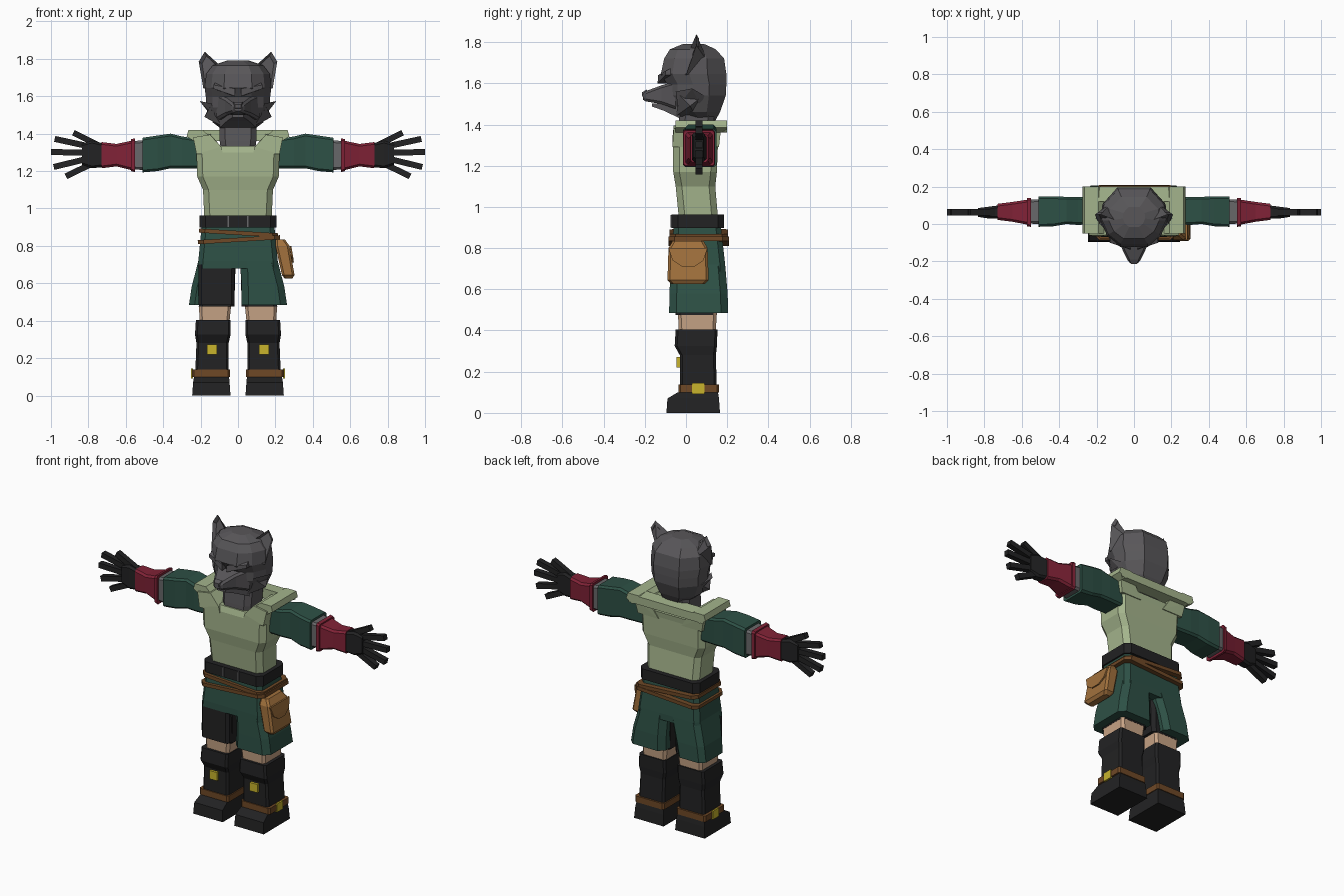
import bpy, bmesh, math
from mathutils import Vector, Matrix

if "Cube" in bpy.data.objects:
    bpy.data.objects.remove(bpy.data.objects["Cube"], do_unlink=True)


def material(name, *rgb):
    lin = [((c / 255 + 0.055) / 1.055) ** 2.4 for c in rgb] + [1.0]
    m = bpy.data.materials.new(name)
    m.use_nodes = True
    m.diffuse_color = lin
    m.node_tree.nodes["Principled BSDF"].inputs["Base Color"].default_value = lin
    return m


FUR = material("charcoal fur", 88, 86, 89)
BLACK = material("black leather", 34, 34, 35)
SAGE = material("sage cloth", 164, 180, 140)
GREEN = material("dark green cloth", 45, 80, 69)
RED = material("crimson leather", 128, 34, 54)
GREY = material("grey wrap", 104, 104, 106)
BROWN = material("brown strap", 110, 72, 38)
TAN = material("tan pouch leather", 160, 112, 60)
SKIN = material("skin", 200, 164, 134)
YELLOW = material("yellow buckle", 200, 180, 44)


def add_object(name, bm, mat):
    bmesh.ops.recalc_face_normals(bm, faces=bm.faces)
    me = bpy.data.meshes.new(name)
    bm.to_mesh(me)
    me.materials.append(mat)
    bpy.context.collection.objects.link(bpy.data.objects.new(name, me))


def finish(name, bm, mat, pair=False):
    """Make the object, and its mirrored twin when it is one of a pair."""
    add_object("left_" + name if pair else name, bm, mat)
    if pair:
        bmesh.ops.scale(bm, vec=(-1, 1, 1), verts=bm.verts)
        add_object("right_" + name, bm, mat)
    bm.free()


def skin_rings(rings):
    """Join closed loops of points into a capped solid."""
    bm = bmesh.new()
    loops = [[bm.verts.new(p) for p in ring] for ring in rings]
    n = len(loops[0])
    for a, b in zip(loops, loops[1:]):
        for i in range(n):
            j = (i + 1) % n
            bm.faces.new((a[i], a[j], b[j], b[i]))
    bm.faces.new(loops[0])
    bm.faces.new(loops[-1])
    return bm


def loft(name, mat, rings, axis="z", c=0.0, pair=False, tilt=0.0):
    """Loft rectangles (position, u0, u1, v0, v1), corners cut by c."""
    place = {"x": lambda p, u, v: (p, u, v), "y": lambda p, u, v: (u, p, v),
             "z": lambda p, u, v: (u, v, p)}[axis]
    loops = []
    for p, a, b, d, e in rings:
        pts = [(a, d), (b, d), (b, e), (a, e)]
        if c:
            pts = [(a + c, d), (b - c, d), (b, d + c), (b, e - c),
                   (b - c, e), (a + c, e), (a, e - c), (a, d + c)]
        loops.append([place(p, u, v) for u, v in pts])
    bm = skin_rings(loops)
    if tilt:
        mid = sum((v.co for v in bm.verts), Vector()) / len(bm.verts)
        bmesh.ops.rotate(bm, cent=mid, matrix=Matrix.Rotation(tilt, 3, "Y"), verts=bm.verts)
    finish(name, bm, mat, pair)


def box(name, mat, x0, x1, y0, y1, z0, z1, **kw):
    loft(name, mat, [(z0, x0, x1, y0, y1), (z1, x0, x1, y0, y1)], **kw)


def hull(name, mat, points, pair=False):
    bm = bmesh.new()
    for p in points:
        bm.verts.new(p)
    bmesh.ops.convex_hull(bm, input=bm.verts)
    bmesh.ops.dissolve_limit(bm, angle_limit=0.02, verts=bm.verts, edges=bm.edges)
    finish(name, bm, mat, pair)


# Boots
loft("boot_foot", BLACK, [(0, .04, .245, -.095, .165), (.07, .045, .24, -.09, .16),
                          (.1, .048, .235, -.04, .155)], pair=True)
loft("boot_shaft", BLACK, [(.09, .05, .23, -.03, .15), (.28, .05, .222, -.03, .145),
                           (.325, .04, .23, -.055, .15), (.405, .04, .225, -.05, .153)],
     c=.012, pair=True)
box("ankle_strap", BROWN, .043, .245, -.036, .16, .1, .138, c=.01, pair=True)
box("ankle_buckle", YELLOW, .24, .251, .03, .09, .092, .145, pair=True)
box("shin_buckle", YELLOW, .113, .167, -.045, -.025, .22, .272, pair=True)

# Legs and shorts
loft("knee", SKIN, [(.4, .045, .205, -.035, .145), (.5, .035, .21, -.04, .15)],
     c=.015, pair=True)
loft("under_short", BLACK, [(.475, .02, .21, -.05, .15), (.74, .012, .2, -.055, .15)],
     c=.02, pair=True)
loft("shorts_hips", GREEN, [(.68, -.215, .215, -.075, .19), (.72, -.212, .212, -.075, .19),
                            (.9, -.195, .195, -.06, .17)], c=.025)
loft("left_shorts_leg", GREEN, [(.485, .02, .262, -.082, .205), (.58, .02, .248, -.08, .202),
                                (.72, .015, .212, -.075, .19)], c=.035)
loft("right_shorts_leg", GREEN, [(.485, -.262, -.07, -.02, .205), (.58, -.248, -.05, -.03, .202),
                                 (.72, -.212, -.01, -.06, .19)], c=.03)
box("right_short_front", BLACK, -.21, -.02, -.072, .05, .485, .7, c=.015)

# Belts and pouch
box("waist_belt", BLACK, -.205, .205, -.07, .185, .897, .962, c=.03)
box("belt_bar", GREY, .048, .056, -.075, -.06, .9, .96, pair=True)
box("upper_hip_strap", BROWN, -.208, .215, -.08, .205, .858, .88, c=.03, tilt=.06)
box("lower_hip_strap", BROWN, -.215, .225, -.085, .208, .822, .844, c=.03, tilt=-.06)
loft("pouch", TAN, [(.625, .25, .29, -.07, .09), (.645, .235, .302, -.09, .11),
                    (.8, .2, .275, -.085, .105), (.835, .2, .25, -.065, .085)], c=.012)
hull("pouch_flap", TAN, [(x + dx, y, z) for dx in (0, .009) for x, y, z in
     ((.276, -.085, .8), (.276, .105, .8), (.286, .085, .74), (.29, .04, .71),
      (.29, -.02, .71), (.286, -.065, .74))])

# Torso with its wide collar
loft("torso", SAGE, [(.95, -.18, .18, -.035, .155), (1.1, -.187, .187, -.05, .142),
                     (1.17, -.218, .218, -.062, .15), (1.3, -.222, .222, -.062, .155),
                     (1.335, -.215, .215, -.05, .16)], c=.03)
hull("shoulder", SAGE, [(.08, -.066, 1.29), (.222, -.066, 1.29), (.08, .16, 1.29),
                        (.222, .16, 1.29), (.09, -.066, 1.33), (.15, -.06, 1.395),
                        (.15, .17, 1.4), (.24, -.06, 1.38), (.24, .17, 1.38)], pair=True)
hull("shoulder_pad", SAGE, [(x, y, z) for y in (-.05, .2) for x, z in
     ((.15, 1.385), (.19, 1.42), (.265, 1.42), (.275, 1.385), (.235, 1.36))], pair=True)
hull("back_collar", SAGE, [(s * x, y, z) for s in (-1, 1) for x, y, z in
     ((.26, .2, 1.365), (.26, .2, 1.415), (.2, .12, 1.42), (.2, .12, 1.36))])
loft("neck", FUR, [(1.27, -.085, .085, -.045, .12), (1.36, -.098, .098, -.04, .13),
                   (1.47, -.1, .1, -.03, .14)], c=.03)

# Sleeves, wraps and gauntlets
loft("sleeve", GREEN, [(.2, .0, .14, 1.215, 1.37), (.3, -.005, .145, 1.215, 1.385),
                       (.36, .0, .145, 1.215, 1.4), (.43, -.012, .148, 1.2, 1.39),
                       (.51, -.015, .148, 1.193, 1.378)], "x", .012, True)
loft("wrist_wrap", GREY, [(.5, .0, .132, 1.205, 1.365), (.565, .002, .13, 1.21, 1.36)],
     "x", .012, True)
loft("gauntlet_cuff", RED, [(.552, -.015, .14, 1.195, 1.375), (.572, -.013, .138, 1.2, 1.37)],
     "x", .01, True)
loft("gauntlet", RED, [(.57, -.003, .13, 1.205, 1.362), (.65, .012, .118, 1.225, 1.345),
                       (.73, .022, .108, 1.215, 1.355)], "x", .012, True)

# Hands: palm and fanned fingers
loft("palm", BLACK, [(.72, .028, .1, 1.222, 1.348), (.78, .03, .092, 1.215, 1.362),
                     (.835, .038, .085, 1.232, 1.348)], "x", .012, True)
FINGERS = {"thumb": (.75, 1.34, .88, 1.405), "index_finger": (.81, 1.335, .98, 1.372),
           "middle_finger": (.82, 1.298, 1.0, 1.302), "ring_finger": (.82, 1.262, .985, 1.222),
           "little_finger": (.79, 1.235, .92, 1.172)}
for name, (x0, z0, x1, z1) in FINGERS.items():
    side = Vector((z0 - z1, 0, x1 - x0)).normalized() * .016
    loops = []
    for x, z in ((x0, z0), (x1, z1)):
        mid = Vector((x, .062, z))
        deep = Vector((0, .017, 0))
        loops.append([mid - side - deep, mid + side - deep, mid + side + deep, mid - side + deep])
    finish(name, skin_rings(loops), BLACK, True)

# Head: faceted rings given by height, front, back and half width
loops = []
for z, f, b, w in ((1.415, .02, .14, .075), (1.46, -.065, .165, .135), (1.54, -.1, .193, .168),
                   (1.595, -.1, .196, .172), (1.645, -.132, .196, .178),
                   (1.72, -.115, .185, .17), (1.765, -.085, .145, .135), (1.79, -.02, .09, .06)):
    d = b - f
    half = [(.42 * w, f + .03 * d), (.8 * w, f + .2 * d), (w, f + .45 * d),
            (w * .95, f + .72 * d), (.5 * w, b)]
    loops.append([(x, y, z) for x, y in half] + [(-x, y, z) for x, y in reversed(half)])
finish("head", skin_rings(loops), FUR)

# Muzzle, jaw, nose and brows
loft("muzzle", FUR, [(-.05, -.115, .115, 1.475, 1.61), (-.12, -.07, .07, 1.5, 1.59),
                     (-.195, -.034, .034, 1.512, 1.562), (-.208, -.022, .022, 1.52, 1.555)],
     "y", .012)
loft("lower_jaw", FUR, [(-.03, -.1, .1, 1.43, 1.5), (-.11, -.058, .058, 1.468, 1.5),
                        (-.165, -.03, .03, 1.487, 1.503)], "y")
loft("nose", FUR, [(-.19, -.026, .026, 1.532, 1.57), (-.214, -.016, .016, 1.536, 1.556)], "y")
hull("brow", FUR, [(.015, -.138, 1.6), (.015, -.135, 1.64), (.13, -.1, 1.66), (.13, -.1, 1.64),
                   (.02, -.08, 1.6), (.13, -.06, 1.64), (.12, -.06, 1.68)], pair=True)

# Cheek tufts
hull("upper_cheek_tuft", FUR, [(.205, .03, 1.575), (.14, -.05, 1.56), (.165, .09, 1.54),
                               (.12, -.04, 1.49), (.14, .07, 1.49)], pair=True)
hull("lower_cheek_tuft", FUR, [(.18, .02, 1.49), (.15, -.03, 1.54), (.16, .07, 1.53),
                               (.085, -.05, 1.44), (.08, .05, 1.435)], pair=True)

# Ears with a sunken front
bm = bmesh.new()
front = [bm.verts.new(p) for p in ((.085, .015, 1.755), (.178, .05, 1.838), (.21, .05, 1.785),
                                   (.185, .0, 1.64), (.13, -.02, 1.66))]
root = bm.verts.new((.12, .115, 1.69))
face = bm.faces.new(front)
for i, v in enumerate(front):
    bm.faces.new((v, front[(i + 1) % len(front)], root))
bmesh.ops.recalc_face_normals(bm, faces=bm.faces)
bmesh.ops.inset_individual(bm, faces=[face], thickness=.014, depth=-.018)
finish("ear", bm, FUR, True)
